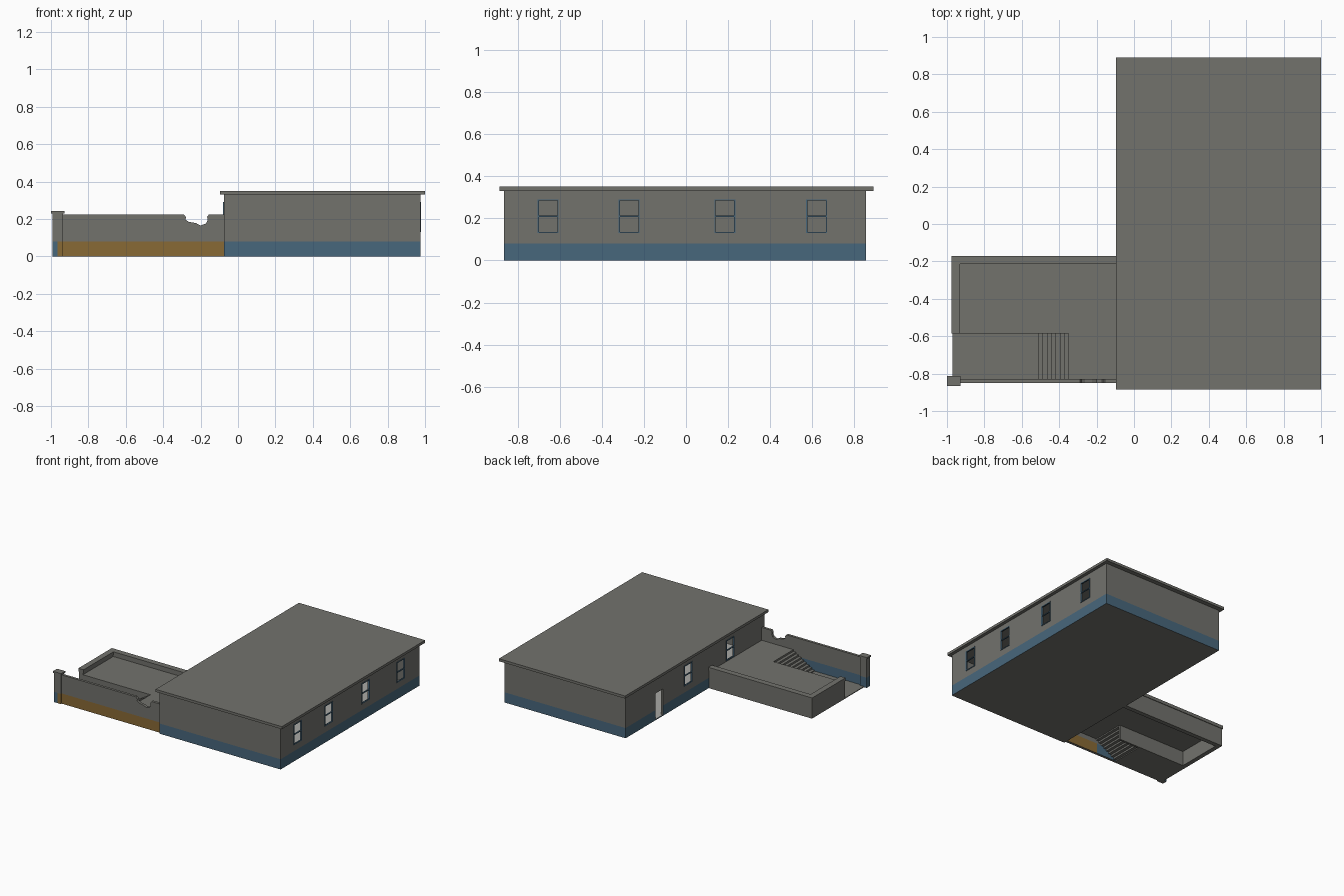
import bpy, bmesh
from mathutils import Vector

if "Cube" in bpy.data.objects:
    bpy.data.objects.remove(bpy.data.objects["Cube"])


def material(name, rgb):
    m = bpy.data.materials.new(name)
    m.diffuse_color = (*rgb, 1)
    m.use_nodes = True
    m.node_tree.nodes["Principled BSDF"].inputs["Base Color"].default_value = m.diffuse_color
    return m


GREY = material("grey render", (0.168, 0.168, 0.152))
BLUE = material("blue paint", (0.064, 0.135, 0.20))
OCHRE = material("ochre paint", (0.25, 0.142, 0.036))
PALE = material("pale floor", (0.40, 0.40, 0.38))
MATS = [GREY, BLUE, OCHRE, PALE]
BAND = 0.08            # height of the painted band


def finish(bm, name):
    bmesh.ops.recalc_face_normals(bm, faces=bm.faces)
    me = bpy.data.meshes.new(name)
    bm.to_mesh(me)
    bm.free()
    for m in MATS:
        me.materials.append(m)
    ob = bpy.data.objects.new(name, me)
    bpy.context.collection.objects.link(ob)
    return ob


def add_box(bm, x0, x1, y0, y1, z0, z1):
    vs = bmesh.ops.create_cube(bm, size=1)["verts"]
    for v in vs:
        v.co = Vector(((x0, x1)[v.co.x > 0], (y0, y1)[v.co.y > 0], (z0, z1)[v.co.z > 0]))


def boxes(name, *dims, mat=0):
    bm = bmesh.new()
    for d in dims:
        add_box(bm, *d)
    for f in bm.faces:
        f.material_index = mat
    return finish(bm, name)


def extrude_xz(name, pts, y0, y1):
    """Solid from an x-z outline, running from y0 to y1."""
    bm = bmesh.new()
    f = bm.faces.new([bm.verts.new((x, y0, z)) for x, z in pts])
    r = bmesh.ops.extrude_face_region(bm, geom=[f])
    for v in r["geom"]:
        if isinstance(v, bmesh.types.BMVert):
            v.co.y = y1
    return finish(bm, name)


def paint(ob, rule, cuts=()):
    """Cut the mesh by planes, then give each face the material from the rule."""
    bm = bmesh.new()
    bm.from_mesh(ob.data)
    for co, no in cuts:
        bmesh.ops.bisect_plane(bm, geom=bm.verts[:] + bm.edges[:] + bm.faces[:],
                               plane_co=co, plane_no=no)
    bm.normal_update()
    for f in bm.faces:
        f.material_index = rule(f.calc_center_median(), f.normal)
    bm.to_mesh(ob.data)
    bm.free()


def cut(ob, cutter):
    mod = ob.modifiers.new("cut", "BOOLEAN")
    mod.operation, mod.object, mod.solver = "DIFFERENCE", cutter, "EXACT"
    bpy.context.view_layer.objects.active = ob
    bpy.ops.object.modifier_apply(modifier=mod.name)
    bpy.data.objects.remove(cutter)


BAND_CUT = ((0, 0, BAND), (0, 0, 1))

# main building: hollow shell with window and door openings
X0, X1, Y0, Y1, H = -0.075, 0.975, -0.865, 0.855, 0.33
T = 0.015
W, WZ0, WZ1 = 0.05, 0.13, 0.29
windows = [(X1, y) for y in (-0.655, -0.27, 0.185, 0.62)] + [(X0, y) for y in (-0.44, 0.08)]
DOOR_Y, DOOR_H = 0.44, 0.21

shell = boxes("building_walls", (X0, X1, Y0, Y1, 0, H))
cut(shell, boxes("room_cutter", (X0 + T, X1 - T, Y0 + T, Y1 - T, 0.008, H - 0.008)))
holes = [(x - 0.03, x + 0.03, y - W, y + W, WZ0, WZ1) for x, y in windows]
holes.append((X0 - 0.03, X0 + 0.03, DOOR_Y - 0.045, DOOR_Y + 0.045, 0.008, DOOR_H))
cut(shell, boxes("opening_cutter", *holes))


def shell_rule(c, n):
    if n.z > 0.9 and c.z < 0.02:
        return 3
    outer = (abs(n.x) > 0.9 and min(abs(c.x - X0), abs(c.x - X1)) < 0.002) or \
            (abs(n.y) > 0.9 and min(abs(c.y - Y0), abs(c.y - Y1)) < 0.002)
    return 1 if outer and c.z < BAND else 0


paint(shell, shell_rule, [BAND_CUT])

# flat roof slab
boxes("roof", (-0.095, 1.0, -0.885, 0.89, H, 0.35))

# sash window frames
B = 0.006
for i, (x, y) in enumerate(windows):
    a, b = x - 0.006, x + 0.004
    if x < 0:
        a, b = x - 0.004, x + 0.006
    zm = (WZ0 + WZ1) / 2
    boxes(f"window_frame_{i + 1}",
          (a, b, y - W, y - W + B, WZ0, WZ1), (a, b, y + W - B, y + W, WZ0, WZ1),
          (a, b, y - W + B, y + W - B, WZ0, WZ0 + B), (a, b, y - W + B, y + W - B, WZ1 - B, WZ1),
          (a, b, y - W + B, y + W - B, zm - B / 2, zm + B / 2), mat=1)

# terrace: walls open underneath, deck with landing, coping on two sides
DECK, PAR, YF, XS = 0.125, 0.165, -0.585, -0.35
boxes("terrace_walls",
      (-0.97, X0, -0.21, -0.175, 0, 0.14),
      (-0.97, -0.935, YF, -0.21, 0, 0.14),
      (-0.935, XS, YF, YF + 0.015, 0, DECK - 0.01))
boxes("terrace_coping",
      (-0.975, X0, -0.215, -0.17, 0.14, PAR),
      (-0.975, -0.93, YF, -0.215, 0.14, PAR))
boxes("terrace_deck",
      (-0.935, X0, YF, -0.21, DECK - 0.01, DECK),
      (XS, X0, -0.83, YF, DECK - 0.01, DECK))

# courtyard floor
boxes("courtyard_floor", (-0.97, -0.535, -0.83, YF, 0, 0.006))

# stairs rising to the landing, thin stepped section
N = 8
run, rise = 0.185 / N, DECK / (N + 1)
top, under = [(-0.535, 0)], []
for i in range(N):
    x, z = -0.535 + i * run, (i + 1) * rise
    top += [(x, z), (x + run, z)]
    under += [(x + 0.006, z - 0.006), (x + run + 0.006, z - 0.006)]
extrude_xz("stairs", top + [(XS, DECK), (XS + 0.006, DECK)] + under[::-1] + [(-0.529, 0)],
           -0.83, YF)

# front garden wall with a broken gap in the top edge
gap = [(-0.155, 0.225), (-0.165, 0.212), (-0.162, 0.195), (-0.172, 0.175), (-0.20, 0.165),
       (-0.225, 0.178), (-0.262, 0.184), (-0.282, 0.197), (-0.277, 0.208), (-0.29, 0.225)]
fence = extrude_xz("garden_wall", [(-0.96, 0), (X0, 0)] + [(X0, 0.225)] + gap + [(-0.96, 0.225)],
                   -0.85, -0.83)
paint(fence, lambda c, n: 0 if c.z > BAND or abs(n.z) > 0.9 else (2 if n.y < -0.5 or c.x > XS else 1),
      [BAND_CUT, ((XS, 0, 0), (1, 0, 0))])

# end post, ochre on the inner half of its front
post = boxes("end_post", (-0.992, -0.935, -0.86, -0.82, 0, 0.23))
paint(post, lambda c, n: 0 if c.z > BAND or abs(n.z) > 0.9 else
      (2 if c.x > -0.965 and n.y < 0.5 else 1),
      [BAND_CUT, ((-0.965, 0, 0), (1, 0, 0))])
boxes("post_cap", (-1.0, -0.928, -0.865, -0.813, 0.23, 0.242))
